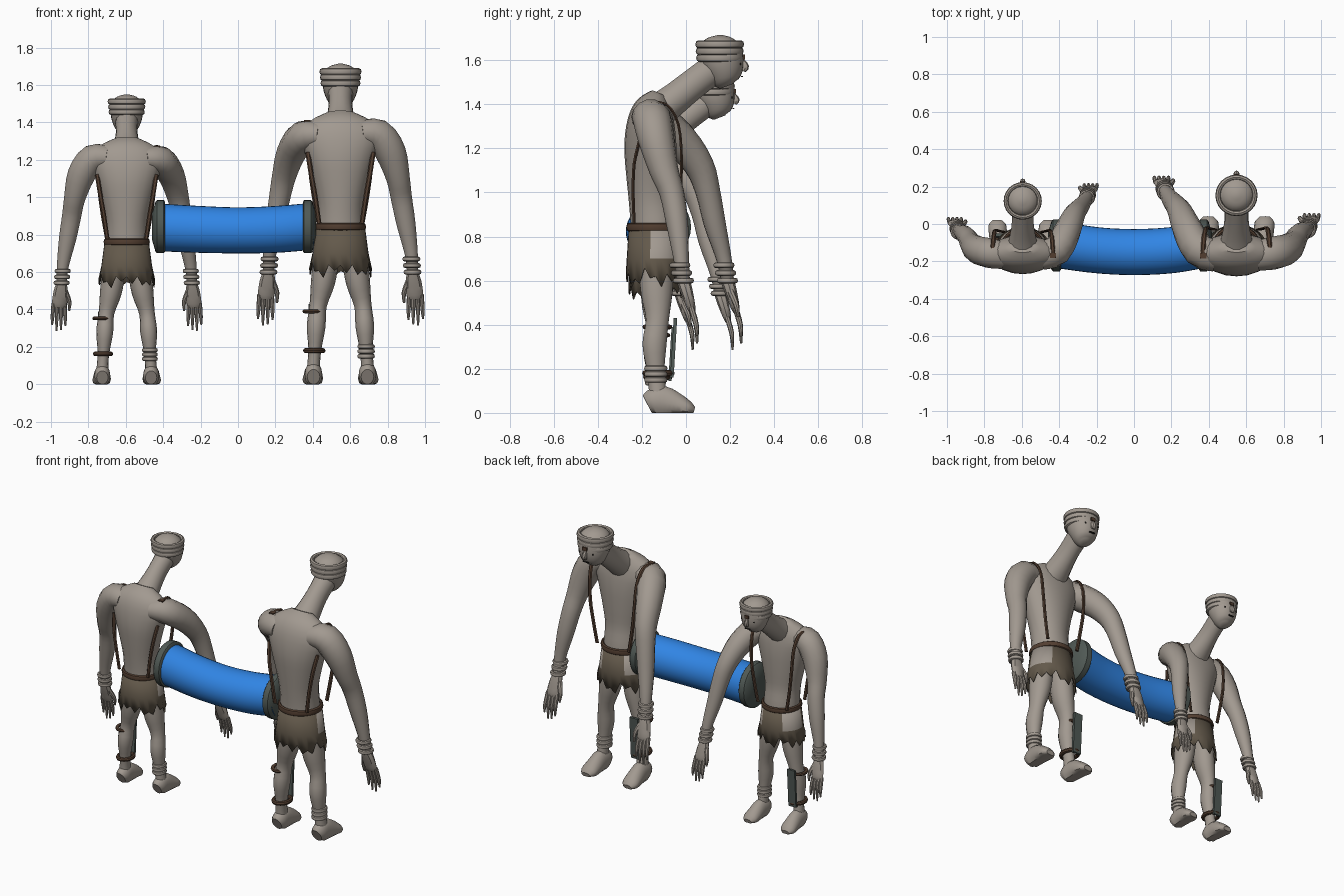
import bpy, bmesh, math
from mathutils import Vector

if "Cube" in bpy.data.objects:
    bpy.data.objects.remove(bpy.data.objects["Cube"])

def material(name, rgb):
    m = bpy.data.materials.new(name)
    m.diffuse_color = (*rgb, 1)
    m.use_nodes = True
    m.node_tree.nodes["Principled BSDF"].inputs["Base Color"].default_value = m.diffuse_color
    return m

SKIN = material("grey_skin", (0.36, 0.32, 0.28))
CLOTH = material("olive_cloth", (0.125, 0.10, 0.07))
LEATHER = material("brown_leather", (0.085, 0.048, 0.03))
BLUE = material("blue_tube", (0.03, 0.235, 0.78))
SLATE = material("slate_metal", (0.08, 0.10, 0.09))
DARK = material("dark_eye", (0.02, 0.018, 0.015))

def finish(name, bm, mats, tf=None, angle=40):
    if tf:
        for v in bm.verts:
            v.co = tf(v.co)
    bmesh.ops.recalc_face_normals(bm, faces=bm.faces)
    me = bpy.data.meshes.new(name)
    bm.to_mesh(me)
    bm.free()
    for m in mats:
        me.materials.append(m)
    for p in me.polygons:
        p.use_smooth = True
    me.set_sharp_from_angle(angle=math.radians(angle))
    ob = bpy.data.objects.new(name, me)
    bpy.context.collection.objects.link(ob)
    return ob

def spline(keys, sub):
    """Catmull-Rom through rows of numbers."""
    out = []
    for i in range(len(keys) - 1):
        p = [keys[max(0, min(len(keys) - 1, i + k))] for k in (-1, 0, 1, 2)]
        for s in range(sub):
            t = s / sub
            out.append([0.5 * (2*b + (c - a)*t + (2*a - 5*b + 4*c - d)*t*t
                               + (3*b - a - 3*c + d)*t**3) for a, b, c, d in zip(*p)])
    return out + [list(keys[-1])]

def loft(bm, keys, ref=(1, 0, 0), n=14, sub=3, closed=False):
    """Skin elliptical sections; each key is x, y, z, radius along ref, other radius."""
    rows = keys if closed else spline(keys, sub)
    pts = [Vector(r[:3]) for r in rows]
    rings, N = [], len(rows)
    for i, r in enumerate(rows):
        if closed:
            t = (pts[(i + 1) % N] - pts[i - 1]).normalized()
        else:
            t = (pts[min(i + 1, N - 1)] - pts[max(i - 1, 0)]).normalized()
        u = Vector(ref)
        u = (u - t * u.dot(t)).normalized()
        w = t.cross(u)
        rings.append([bm.verts.new(pts[i] + u * r[3] * math.cos(a) + w * r[4] * math.sin(a))
                      for a in (2 * math.pi * k / n for k in range(n))])
    for i in range(N if closed else N - 1):
        a, b = rings[i], rings[(i + 1) % N]
        for k in range(n):
            bm.faces.new((a[k], a[(k + 1) % n], b[(k + 1) % n], b[k]))
    if not closed:
        bm.faces.new(rings[0])
        bm.faces.new(rings[-1])

def part(name, lofts, mat, tf, **kw):
    bm = bmesh.new()
    for keys in lofts:
        loft(bm, keys, **kw)
    return finish(name, bm, [mat], tf)

def hoop(name, hoops, mat, tf, n=8):
    """Rings round the z direction: x, y, z, rx, ry, half width, half height."""
    bm = bmesh.new()
    for x, y, z, rx, ry, w, h in hoops:
        keys = [(x + rx * math.cos(a), y + ry * math.sin(a), z, h, w)
                for a in (2 * math.pi * k / 24 for k in range(24))]
        loft(bm, keys, ref=(0, 0, 1), n=n, closed=True)
    return finish(name, bm, [mat], tf)

def box(name, loc, size, mat, tf, tilt=0):
    bm = bmesh.new()
    bmesh.ops.create_cube(bm, size=1)
    for v in bm.verts:
        c = Vector(v.co[i] * size[i] for i in range(3))
        v.co = Vector(loc) + c + Vector((0, tilt * c.z, 0))
    return finish(name, bm, [mat], tf)

def arm(label, side, keys, wrist, tf):
    """Arm with wrist bands and a five-fingered hand."""
    def stf(c):
        return tf(Vector((c.x * side, c.y, c.z)))
    part(label + "_arm", [keys], SKIN, stf, ref=(0, 1, 0))
    x, y, z = wrist
    hoop(label + "_wrist_bands", [(x - .003 * i, y - .008 * i, z + .035 * i, .037, .037, .011, .013)
                                  for i in range(3)], SKIN, stf)
    hand = [[(x, y, z, .03, .03), (x + .005, y + .015, z - .05, .042, .028),
             (x + .012, y + .035, z - .12, .045, .02), (x + .014, y + .04, z - .145, .035, .012)]]
    for i, drop in enumerate((.255, .28, .285, .25)):
        fx = x - .018 + .022 * i
        hand.append([(fx, y + .035, z - .12, .012, .013),
                     (fx + .003 * (i - 1), y + .058, z - .2, .011, .012),
                     (fx + .004 * (i - 1), y + .062, z - drop, .005, .005)])
    hand.append([(x - .02, y + .015, z - .05, .018, .016), (x - .045, y + .04, z - .11, .013, .013),
                 (x - .045, y + .05, z - .165, .006, .006)])
    part(label + "_hand", hand, SKIN, stf, n=8)

def skirt(tf):
    """Ragged cloth with bare patches at the front corners."""
    bm = bmesh.new()
    n, rings = 32, []
    for rx, ry, z in ((.13, .122, .85), (.15, .132, .70), (.168, .136, .62)):
        ring = []
        for k in range(n):
            a = 2 * math.pi * k / n
            drop = (0, .02, -.025, .035)[k * 3 % 4] + .015 * math.sin(5 * a) if z < .65 else 0
            ring.append(bm.verts.new((rx * math.cos(a), -.137 + ry * math.sin(a), z - drop)))
        rings.append(ring)
    for j in range(2):
        for k in range(n):
            f = bm.faces.new((rings[j][k], rings[j][(k + 1) % n],
                              rings[j + 1][(k + 1) % n], rings[j + 1][k]))
            c = f.calc_center_median()
            f.material_index = int(j == 0 and c.y > -.15 and abs(c.x) > .085)
    ob = finish("ragged_skirt", bm, [CLOTH, SKIN], tf)
    mod = ob.modifiers.new("thickness", "SOLIDIFY")
    mod.thickness = .006

def figure(cx, s, cy, outer):
    def tf(c):
        return Vector((cx + s * c.x, cy + s * c.y, max(0, s * c.z)))
    # Body
    part("torso", [[(0, -.137, .76, .125, .115), (0, -.14, .86, .122, .112), (0, -.152, .97, .122, .108),
                    (0, -.158, 1.1, .15, .115), (0, -.162, 1.22, .185, .118),
                    (0, -.158, 1.33, .215, .105), (0, -.14, 1.40, .17, .08),
                    (0, -.12, 1.45, .075, .035)]], SKIN, tf, n=20)
    part("neck", [[(0, -.18, 1.33, .11, .09), (0, -.07, 1.41, .08, .076), (0, .03, 1.49, .064, .07),
                   (0, .13, 1.565, .068, .07)]], SKIN, tf)
    part("head", [[(0, .185, 1.482, .025, .03), (0, .178, 1.505, .062, .062), (0, .172, 1.56, .088, .09),
                   (0, .16, 1.62, .097, .1), (0, .155, 1.665, .092, .093),
                   (0, .155, 1.70, .058, .058), (0, .155, 1.714, .012, .012)]], SKIN, tf, n=20)
    hoop("head_wrap", [(0, .153, 1.61 + .031 * i, .093 + .003 * i, .093 + .002 * i, .014, .018)
                       for i in range(3)], SKIN, tf)
    part("nose", [[(0, .25, 1.6, .01, .012), (0, .268, 1.57, .016, .018), (0, .262, 1.55, .014, .008)]],
         SKIN, tf, n=8)
    box("wrap_clasp", (0, .262, 1.615), (.03, .012, .022), LEATHER, tf)
    for sx in (-1, 1):
        box("eye", (sx * .038, .245, 1.583), (.024, .009, .009), DARK, tf)
    box("mouth", (0, .254, 1.527), (.04, .009, .005), DARK, tf, .5)
    # Arms: the outer one hangs, the inner one reaches ahead
    arm("outer", outer, [(.11, -.17, 1.34, .08, .07), (.2, -.155, 1.335, .088, .085),
                         (.268, -.135, 1.24, .082, .084), (.308, -.1, 1.1, .066, .064),
                         (.325, -.065, 1.0, .056, .058), (.35, -.04, .86, .05, .052),
                         (.378, -.022, .70, .035, .036), (.385, -.012, .6, .03, .03)],
        (.385, -.012, .6), tf)
    arm("inner", -outer, [(.11, -.17, 1.33, .085, .07), (.2, -.14, 1.325, .09, .085),
                          (.262, -.03, 1.24, .082, .08), (.3, .06, 1.12, .068, .066),
                          (.325, .1, 1.0, .056, .058), (.35, .13, .86, .05, .05),
                          (.378, .172, .70, .035, .036), (.385, .188, .6, .03, .03)],
        (.385, .188, .6), tf)
    # Legs, feet and straps
    for sx, side in ((-1, "left"), (1, "right")):
        part(side + "_leg", [[(sx * .07, -.137, .80, .065, .09), (sx * .08, -.135, .65, .068, .08),
                              (sx * .095, -.133, .54, .064, .073), (sx * .12, -.13, .42, .046, .053),
                              (sx * .13, -.143, .31, .05, .056), (sx * .137, -.137, .19, .035, .04),
                              (sx * .143, -.13, .11, .034, .04), (sx * .145, -.125, .04, .04, .045)]],
             SKIN, tf)
        part(side + "_foot", [[(sx * .144, -.176, .04, .034, .045), (sx * .144, -.15, .05, .046, .062),
                               (sx * .145, -.1, .05, .048, .072), (sx * .147, -.04, .035, .053, .055),
                               (sx * .15, .01, .02, .052, .035), (sx * .15, .037, .012, .03, .016)]],
             SKIN, tf)
        front = [(sx * .18, -.17, 1.405), (sx * .175, -.09, 1.40), (sx * .168, -.035, 1.31),
                 (sx * .16, -.02, 1.15), (sx * .14, -.025, 1.0), (sx * .115, -.03, .86)]
        back = [(sx * .175, -.21, 1.24), (sx * .158, -.235, 1.13), (sx * .135, -.24, 1.0),
                (sx * .115, -.235, .86)]
        part(side + "_strap", [[(*p, .013, .007) for p in front], [(*p, .013, .008) for p in back]],
             LEATHER, tf, n=6)
        box(side + "_shoulder_buckle", (sx * .178, -.17, 1.402), (.035, .03, .02), LEATHER, tf)
    hoop("right_ankle_bands", [(.137, -.137, .15 + .026 * i, .036, .042, .011, .013)
                               for i in range(3)], SKIN, tf)
    hoop("shin_buckles", [(-.145, -.13, .39, .046, .055, .013, .011),
                          (-.14, -.125, .18, .046, .06, .014, .014)], LEATHER, tf)
    box("shin_plate", (-.14, -.056, .295), (.06, .016, .27), SLATE, tf, .06)
    skirt(tf)
    hoop("belt", [(0, -.137, .842, .125, .122, .012, .02)], LEATHER, tf)

figure(.548, 1, 0, 1)
figure(-.595, .904, -.015, -1)

# Sagging tube held between the figures
part("bent_tube", [[(-.41, -.11, .838, .125, .127), (-.2, -.14, .828, .123, .125),
                    (0, -.15, .823, .123, .123), (.2, -.14, .828, .123, .125),
                    (.38, -.11, .843, .122, .125)]], BLUE, None, ref=(0, 1, 0), n=32, sub=6)
for sx, x in ((-1, -.415), (1, .372)):
    part("tube_end_cap", [[(x - sx * .024, -.115, .843, .13, .134), (x - sx * .018, -.115, .843, .138, .142),
                           (x + sx * .018, -.115, .843, .138, .142), (x + sx * .026, -.115, .843, .13, .134),
                           (x + sx * .045, -.115, .843, .07, .07)]], SLATE, None, ref=(0, 1, 0), n=28, sub=1)
